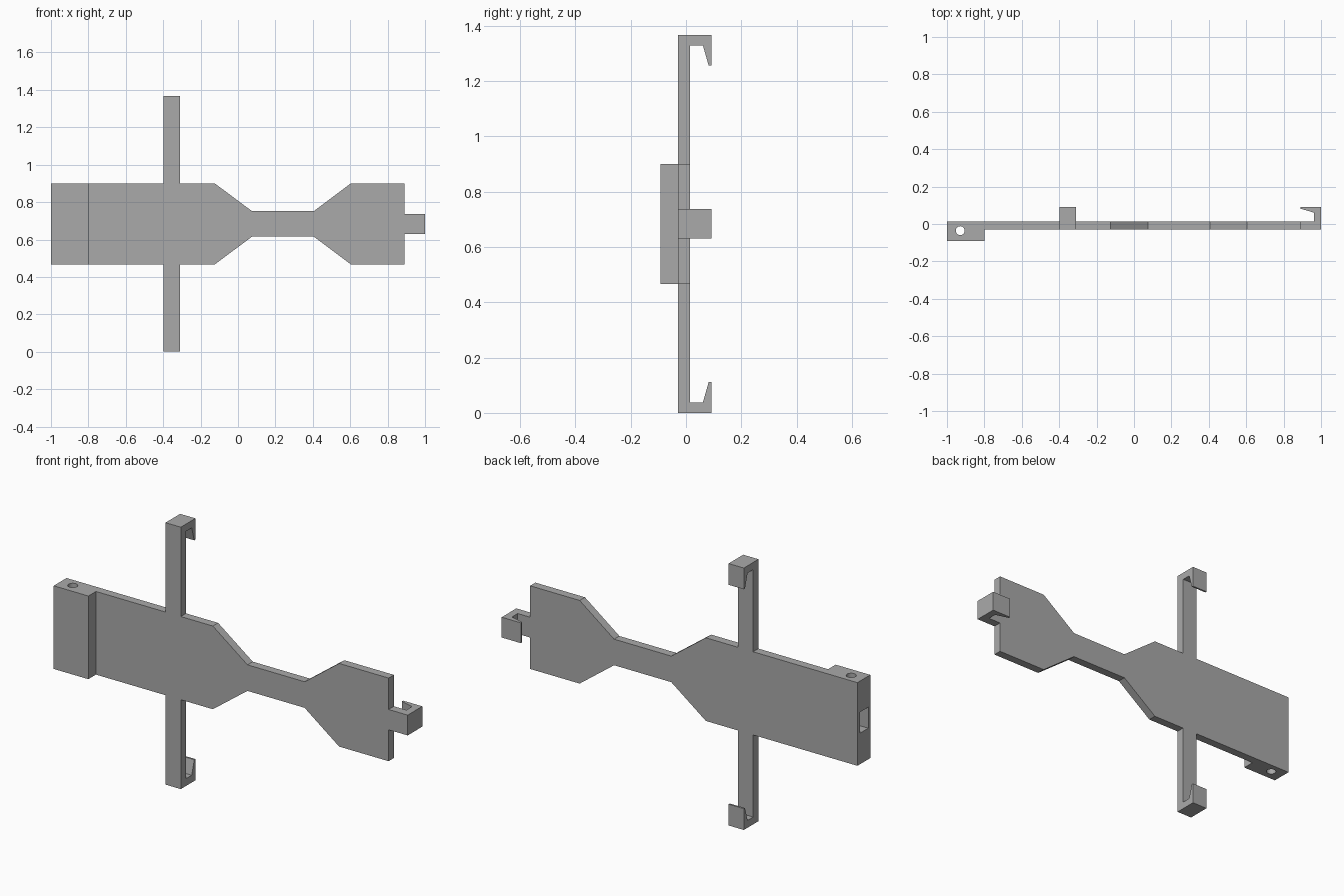
import bpy
import bmesh
from mathutils import Vector

cube = bpy.data.objects.get("Cube")
if cube:
    bpy.data.objects.remove(cube, do_unlink=True)

gray = bpy.data.materials.new("plain gray")
gray.use_nodes = True
COLOR = (0.4, 0.4, 0.4, 1)
gray.diffuse_color = COLOR
gray.node_tree.nodes["Principled BSDF"].inputs["Base Color"].default_value = COLOR

HEIGHT = 1.367
MID = HEIGHT / 2
FRONT, BACK = -0.029, 0.0145      # plate thickness
BLOCK_FRONT, HOOK_BACK = -0.0915, 0.0915
ARM = (-0.398, -0.31)             # cross arm sides
TAB = 0.053                       # half height of the end tab


def prism(name, points, offset):
    """Extrude a closed 3D outline along an offset."""
    bm = bmesh.new()
    face = bm.faces.new([bm.verts.new(p) for p in points])
    ext = bmesh.ops.extrude_face_region(bm, geom=[face])
    moved = [v for v in ext["geom"] if isinstance(v, bmesh.types.BMVert)]
    bmesh.ops.translate(bm, verts=moved, vec=Vector(offset))
    bmesh.ops.recalc_face_normals(bm, faces=bm.faces)
    mesh = bpy.data.meshes.new(name)
    bm.to_mesh(mesh)
    bm.free()
    mesh.materials.append(gray)
    obj = bpy.data.objects.new(name, mesh)
    bpy.context.collection.objects.link(obj)
    return obj


def box(name, x, y, z):
    ring = [(x[0], y[0], z[0]), (x[1], y[0], z[0]), (x[1], y[0], z[1]), (x[0], y[0], z[1])]
    return prism(name, ring, (0, y[1] - y[0], 0))


def combine(target, tool, operation):
    """Merge or cut with a helper, then remove the helper."""
    mod = target.modifiers.new(operation.title(), "BOOLEAN")
    mod.operation, mod.object, mod.solver = operation, tool, "EXACT"
    tool.hide_render = True
    bpy.context.view_layer.objects.active = target
    bpy.ops.object.modifier_apply(modifier=mod.name)
    bpy.data.objects.remove(tool, do_unlink=True)


# Strap plate with its waist, cross arms and end tab: upper outline mirrored
upper = [(-1, 0.217), (ARM[0], 0.217), (ARM[0], MID), (ARM[1], MID), (ARM[1], 0.217),
         (-0.125, 0.217), (0.075, 0.068), (0.405, 0.068), (0.604, 0.217),
         (0.89, 0.217), (0.89, TAB), (1, TAB)]
outline = upper + [(x, -z) for x, z in reversed(upper)]
strap = prism("clip_strap", [(x, FRONT, MID + z) for x, z in outline], (0, BACK - FRONT, 0))

# Raised block at the right end
block = box("socket_block", (-1, -0.8), (BLOCK_FRONT, FRONT), (MID - 0.217, MID + 0.217))
combine(strap, block, "UNION")

# Barbed hooks: (distance in from the tip, depth)
hook = [(0, BACK), (0, HOOK_BACK), (0.111, HOOK_BACK), (0.111, 0.082),
        (0.038, 0.061), (0.038, BACK)]
arm_width = (ARM[1] - ARM[0], 0, 0)
hooks = [
    prism("top_hook", [(ARM[0], y, HEIGHT - d) for d, y in hook], arm_width),
    prism("bottom_hook", [(ARM[0], y, d) for d, y in hook], arm_width),
    prism("end_hook", [(1 - d, y, MID - TAB) for d, y in hook], (0, 0, 2 * TAB)),
]
for part in hooks:
    combine(strap, part, "UNION")

# Socket in the end face that receives a hook
socket = box("socket_cutter", (-1.1, -0.87), (-0.075, -0.005), (MID - 0.055, MID + 0.055))
combine(strap, socket, "DIFFERENCE")

# Pin hole running the full height of the block
bpy.ops.mesh.primitive_cylinder_add(vertices=32, radius=0.024, depth=1,
                                    location=(-0.929, -0.036, MID))
pin = bpy.context.object
pin.name = "pin_hole_cutter"
pin.data.materials.append(gray)
combine(strap, pin, "DIFFERENCE")

# Smooth hole wall, crisp edges elsewhere
bpy.ops.object.select_all(action="DESELECT")
strap.select_set(True)
bpy.context.view_layer.objects.active = strap
bpy.ops.object.shade_smooth_by_angle(angle=0.5)
